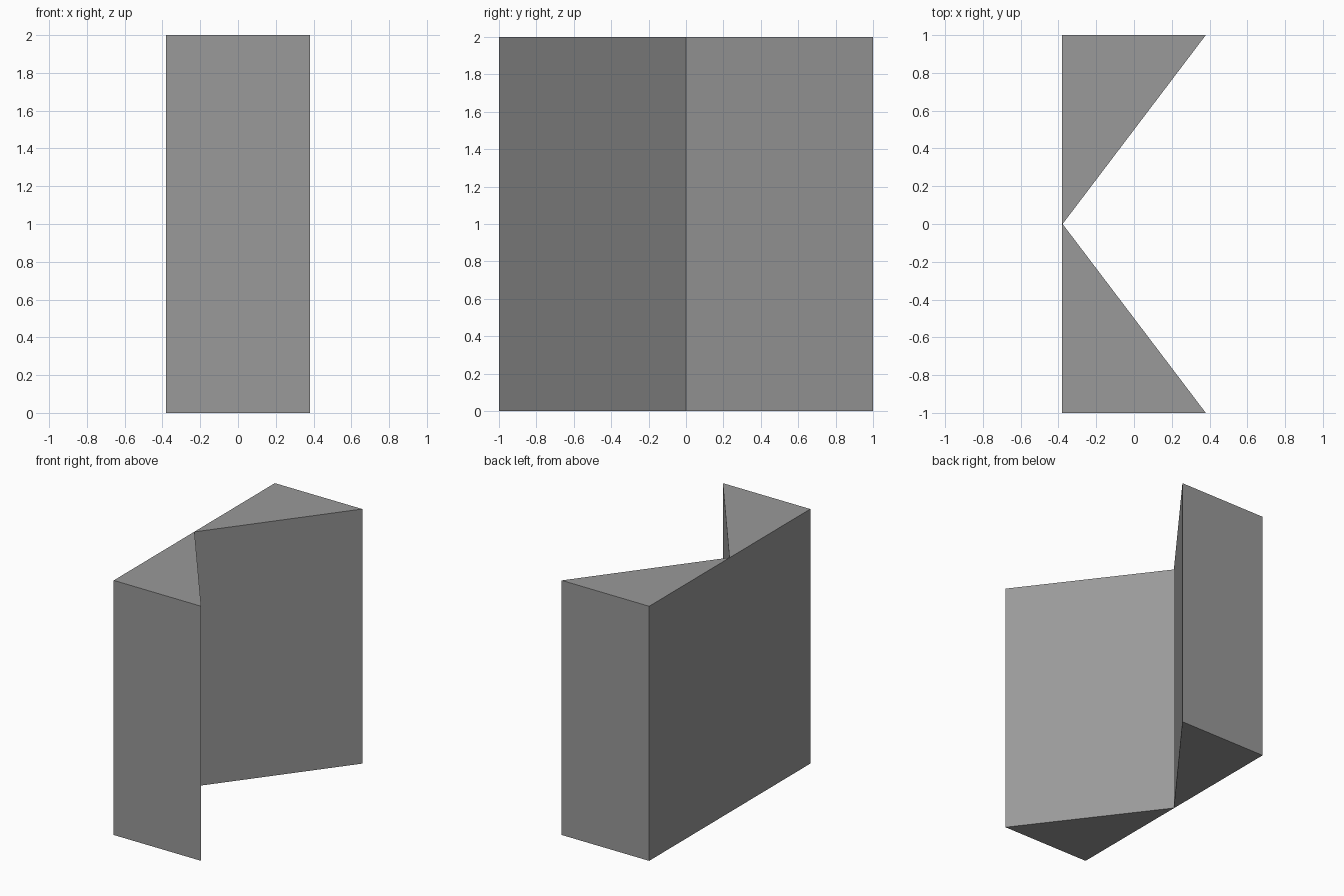
import bpy, bmesh

if "Cube" in bpy.data.objects:
    bpy.data.objects.remove(bpy.data.objects["Cube"])

HALF_W, HALF_L, HEIGHT = 0.38, 1.0, 2.0

grey = bpy.data.materials.new("plain grey")
grey.diffuse_color = (0.32, 0.32, 0.32, 1)
grey.use_nodes = True
grey.node_tree.nodes["Principled BSDF"].inputs["Base Color"].default_value = grey.diffuse_color

# Block outline seen from above: a rectangle with a V notch reaching its back
outline = [(-HALF_W, -HALF_L), (HALF_W, -HALF_L), (-HALF_W + 0.002, 0),
           (HALF_W, HALF_L), (-HALF_W, HALF_L)]

# Extrude the outline upwards
bm = bmesh.new()
base = bm.faces.new([bm.verts.new((x, y, 0)) for x, y in outline])
top = bmesh.ops.extrude_face_region(bm, geom=[base], use_keep_orig=True)["geom"]
bmesh.ops.translate(bm, vec=(0, 0, HEIGHT),
                    verts=[v for v in top if isinstance(v, bmesh.types.BMVert)])
bmesh.ops.recalc_face_normals(bm, faces=bm.faces)

mesh = bpy.data.meshes.new("notched_block")
bm.to_mesh(mesh)
bm.free()
mesh.materials.append(grey)
block = bpy.data.objects.new("notched_block", mesh)
bpy.context.collection.objects.link(block)
